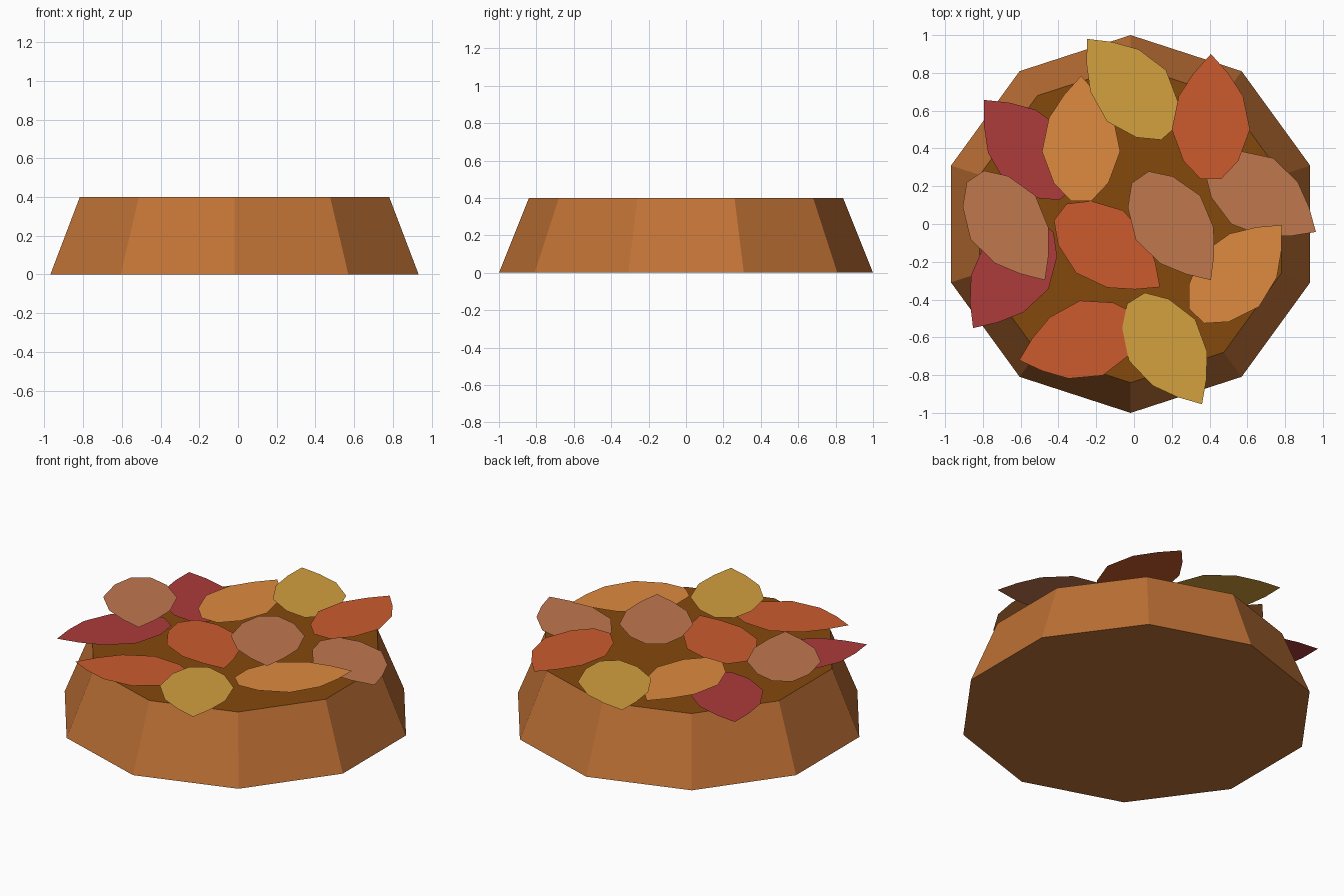
import bpy, bmesh, math
from mathutils import Vector

if "Cube" in bpy.data.objects:
    bpy.data.objects.remove(bpy.data.objects["Cube"])


def material(name, hex_colour):
    # sRGB hex to linear diffuse colour
    srgb = [int(hex_colour[i:i + 2], 16) / 255 for i in (0, 2, 4)]
    m = bpy.data.materials.new(name)
    m.diffuse_color = [((c + 0.055) / 1.055) ** 2.4 for c in srgb] + [1]
    m.use_nodes = True
    m.node_tree.nodes["Principled BSDF"].inputs["Base Color"].default_value = m.diffuse_color
    return m


def add_object(name, bm, *mats):
    mesh = bpy.data.meshes.new(name)
    bm.to_mesh(mesh)
    bm.free()
    for m in mats:
        mesh.materials.append(m)
    obj = bpy.data.objects.new(name, mesh)
    bpy.context.collection.objects.link(obj)


# ten-sided tapered base with a darker soil top
SIDES, CENTRE_X = 10, -0.018
bm = bmesh.new()
rings = []
for radius, z in ((1.0, 0.0), (0.84, 0.4)):
    angles = [math.pi / 2 + k * math.tau / SIDES for k in range(SIDES)]
    rings.append([bm.verts.new((CENTRE_X + radius * math.cos(a), radius * math.sin(a), z))
                  for a in angles])
low, high = rings
for k in range(SIDES):
    n = (k + 1) % SIDES
    bm.faces.new((low[k], low[n], high[n], high[k]))
bm.faces.new(low[::-1])
bm.faces.new(high).material_index = 1
add_object("base_mound", bm, material("clay", "C07236"), material("soil", "84490C"))

COLOURS = {
    "yellow": material("leaf_yellow", "D3A03E"),
    "orange": material("leaf_orange", "DE8B3F"),
    "rust": material("leaf_rust", "CC5B2E"),
    "crimson": material("leaf_crimson", "AC3B3B"),
    "tan": material("leaf_tan", "C0784F"),
}

# half outline of a leaf: distance from the tip, half width
HALF_LEAF = [(0.10, 0.09), (0.222, 0.17), (0.40, 0.207), (0.566, 0.145), (0.661, 0.055)]

# colour, tip x, tip y, base x, base y, height
LEAVES = [
    ("crimson", -0.794, 0.657, -0.354, 0.164, 0.415),
    ("rust", -0.608, -0.721, 0.024, -0.527, 0.437),
    ("yellow", 0.360, -0.954, 0.008, -0.389, 0.444),
    ("rust", 0.138, -0.334, -0.392, 0.064, 0.447),
    ("crimson", -0.852, -0.551, -0.471, -0.011, 0.449),
    ("tan", 0.963, -0.042, 0.407, 0.315, 0.453),
    ("orange", -0.280, 0.784, -0.280, 0.122, 0.458),
    ("yellow", -0.249, 0.980, 0.185, 0.482, 0.466),
    ("orange", 0.783, -0.005, 0.323, -0.498, 0.479),
    ("rust", 0.407, 0.900, 0.407, 0.238, 0.498),
    ("tan", 0.407, -0.297, 0.032, 0.249, 0.520),
    ("tan", -0.471, -0.297, -0.841, 0.254, 0.524),
]

# flat leaves floating in layers over the base
for i, (colour, tx, ty, bx, by, z) in enumerate(LEAVES, 1):
    tip = Vector((tx, ty))
    along = (Vector((bx, by)) - tip).normalized()
    left = Vector((-along.y, along.x))
    outline = [tip]
    outline += [tip + along * d - left * w for d, w in HALF_LEAF]
    outline += [tip + along * d + left * w for d, w in reversed(HALF_LEAF)]
    bm = bmesh.new()
    bm.faces.new([bm.verts.new((p.x, p.y, z)) for p in outline])
    add_object(f"leaf_{i:02d}", bm, COLOURS[colour])
